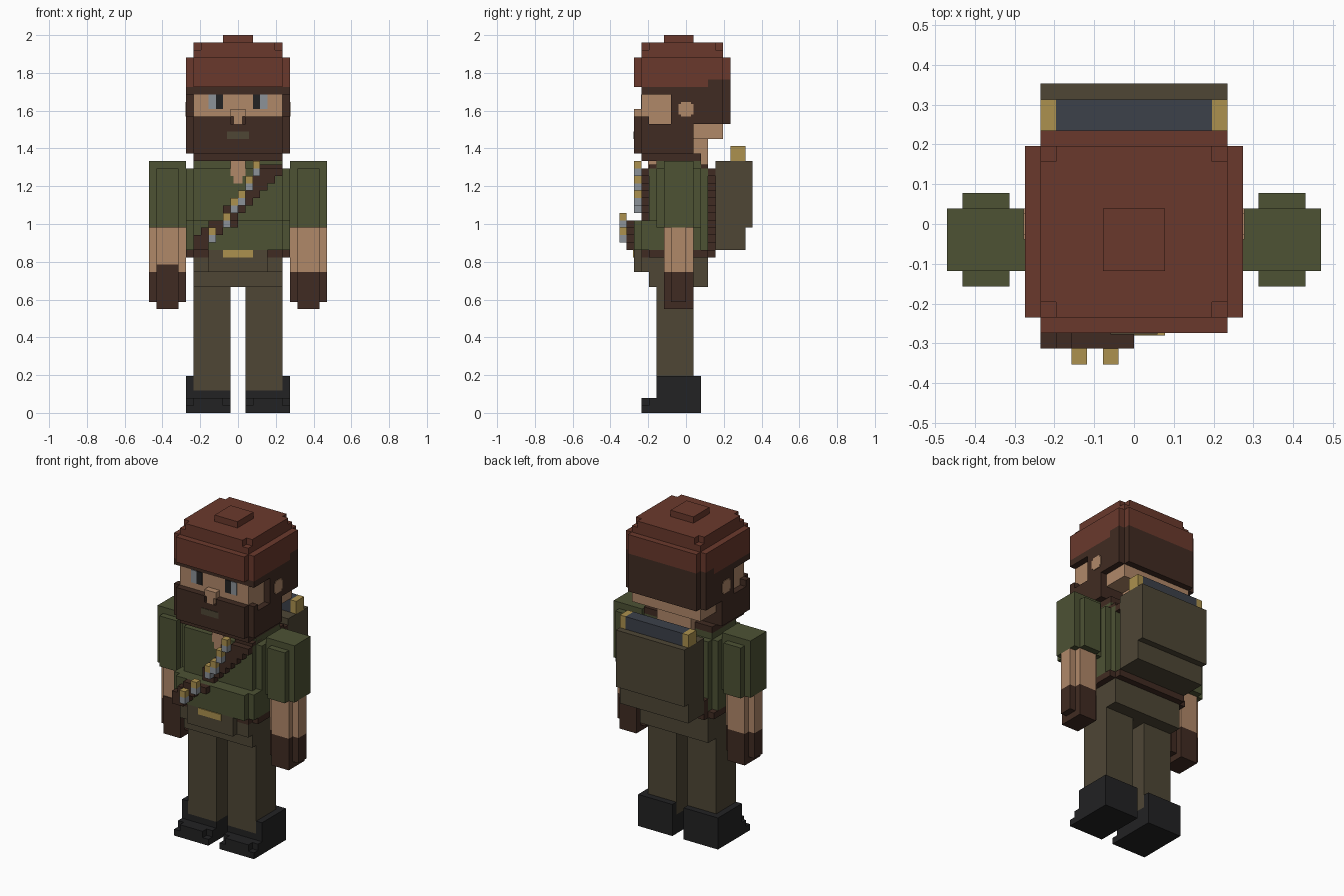
import bpy, bmesh

if "Cube" in bpy.data.objects:
    bpy.data.objects.remove(bpy.data.objects["Cube"])

V = 2 / 51  # one block


def colour(name, r, g, b):
    m = bpy.data.materials.new(name)
    lin = [((c / 255 + 0.055) / 1.055) ** 2.4 for c in (r, g, b)]
    m.diffuse_color = (*lin, 1)
    m.use_nodes = True
    m.node_tree.nodes["Principled BSDF"].inputs["Base Color"].default_value = m.diffuse_color
    return m


RED = colour("cap_red", 106, 57, 44)
SKIN = colour("skin", 176, 136, 105)
GREEN = colour("shirt_green", 77, 82, 52)
BROWN = colour("dark_brown", 64, 43, 34)
OLIVE = colour("trouser_olive", 78, 70, 53)
BLACK = colour("boot_black", 34, 34, 35)
GOLD = colour("brass", 172, 145, 78)
GREY = colour("steel_grey", 140, 146, 152)
NAVY = colour("bedroll_navy", 60, 65, 74)


def blocks(name, mat, *boxes):
    """Object of boxes (x0, x1, y0, y1, z0, z1), measured in blocks."""
    bm = bmesh.new()
    for x0, x1, y0, y1, z0, z1 in boxes:
        vs = bmesh.ops.create_cube(bm, size=1)["verts"]
        for v in vs:
            v.co = (((x0, x1)[v.co.x > 0]) * V, ((y0, y1)[v.co.y > 0]) * V,
                    ((z0, z1)[v.co.z > 0]) * V)
    me = bpy.data.meshes.new(name)
    bm.to_mesh(me)
    bm.free()
    me.materials.append(mat)
    ob = bpy.data.objects.new(name, me)
    bpy.context.collection.objects.link(ob)
    return ob


def plus(x0, x1, y0, y1, z0, z1):
    """Block column with its four vertical corners notched."""
    return [(x0, x1, y0 + 1, y1 - 1, z0, z1), (x0 + 1, x1 - 1, y0, y1, z0, z1)]


def pair(name, mat, *boxes):
    """Right and left copies mirrored across x."""
    blocks("right_" + name, mat, *boxes)
    blocks("left_" + name, mat, *[(-b, -a, *r) for a, b, *r in boxes])


# Cap
blocks("cap", RED, *plus(-7, 7, -7, 6, 45, 48), (-6, 6, -6, 5, 48, 49),
       *plus(-6, 6, -6, 5, 49, 50), (-2, 2, -3, 1, 50, 51),
       (-7, 7, -6, 3, 44, 45), (-6, 6, -7, -6, 44, 45))

# Head, hair and beard
blocks("head", SKIN, (-6, 6, -5.98, 5, 37, 44), (-3, 3, -3, 3, 33, 37))
blocks("hair", BROWN, (-6, 6, 5, 6, 39, 45), (-7, 7, 3, 5, 39, 45),
       (-7, 7, 1, 3, 39, 44), (-7, 7, -2, 1, 39, 44), (-7, 7, -6, -2, 43, 44))
blocks("beard", BROWN, (-7, 7, -6, 1, 35, 39), (-6, 6, -6, 2, 34, 35),
       (-7, 7, -6, -5, 39, 40), (-6, 6, -7, -6, 35, 39),
       (-6, -1, -7, -6, 39, 40), (1, 6, -7, -6, 39, 40))
blocks("nose", SKIN, (-1, 1, -7, -6, 40, 41), (-0.6, 0.6, -7, -6, 39, 40))
blocks("mouth", OLIVE, (-1.5, 1.5, -7.08, -7, 37, 38))
pair("ear", SKIN, (7, 7.1, -1, 1, 40.3, 41.7), (7, 7.1, -0.7, 0.7, 40, 42))
pair("eye_white", GREY, (3, 4, -6.1, -5.9, 41, 43))
pair("pupil", BLACK, (2, 3, -6.1, -5.9, 41, 43))

# Shirt with belly
blocks("shirt", GREEN, *plus(-7, 7, -5, 3, 22, 33), (-6, 6, -4, 2, 33, 34),
       (-6, 6, -7, -5, 22, 26), (-7, 7, -6, -4, 22, 26))
blocks("open_collar", SKIN, (-1, 1, -5.1, -4, 32, 34), (-0.6, 0.6, -5.1, -5, 31, 32))

# Bandolier: stepped strap over chest, belly and back
strap = []
for i in range(-6, 5):
    z = i + 28
    if z < 26:
        strap.append((i, i + 2, -8, -7, max(z, 22), min(z + 2, 26)))
    else:
        strap.append((i, i + 2, -6, -5, z, min(z + 2, 33)))
    strap.append((i, i + 2, 3, 4, max(z, 22), min(z + 2, 33)))
strap += [(-2, 0, -8, -7, 25, 26), (3, 6, -5, 3, 33, 33.5)]
blocks("bandolier", BROWN, *strap)
cases, tips = [], []
for x, z in ((-4, 23), (-2, 25), (-1, 27), (0, 28), (1, 30), (2, 32)):
    y = -9 if z < 26 else -7
    tips.append((x, x + 1, y, y + 1, z, z + 1))
    cases.append((x, x + 1, y, y + 1, z + 1, z + 2))
blocks("cartridge_cases", GOLD, *cases)
blocks("cartridge_tips", GREY, *tips)

# Trousers and belt
blocks("trousers", OLIVE, (-6, 6, -5, 3, 17, 21), (-4, 4, -7, -5, 19, 22),
       (-6, 6, -6, -5, 19, 21))
pair("leg", OLIVE, (1, 6, -4, 1, 3, 17))
blocks("belt", BROWN, *plus(-7, 7, -6, 4, 21, 22))
blocks("belt_buckle", GOLD, (-2, 2, -7.15, -7, 21, 22))

# Boots
pair("boot", BLACK, (1, 7, -4, 2, 0, 3), (6, 7, -4, 2, 3, 5), (1, 6, 1, 2, 3, 5),
     (1, 7, -5, -4, 0, 2), (1, 7, -6, -5, 0, 1), (2, 6, -6, -5, 1, 2))

# Arms
pair("sleeve", GREEN, (7, 12, -3, 1, 25, 34), (8, 11, -4, 2, 25, 33))
pair("forearm", SKIN, *plus(7, 12, -3, 1, 19, 25))
pair("glove", BROWN, *plus(7, 12, -3, 1, 15, 19), (8, 11, -3, 1, 14, 15))
blocks("glove_cuff", BROWN, (-11, -8, -3.1, -3, 19, 20))

# Backpack with bedroll
blocks("backpack", OLIVE, (-6, 6, 4, 9, 25, 34), (-6, 6, 4, 8, 22, 25))
blocks("bedroll", NAVY, (-5, 5, 6, 8, 34, 36))
pair("bedroll_end", GOLD, (5, 6, 6, 8, 34, 36))
